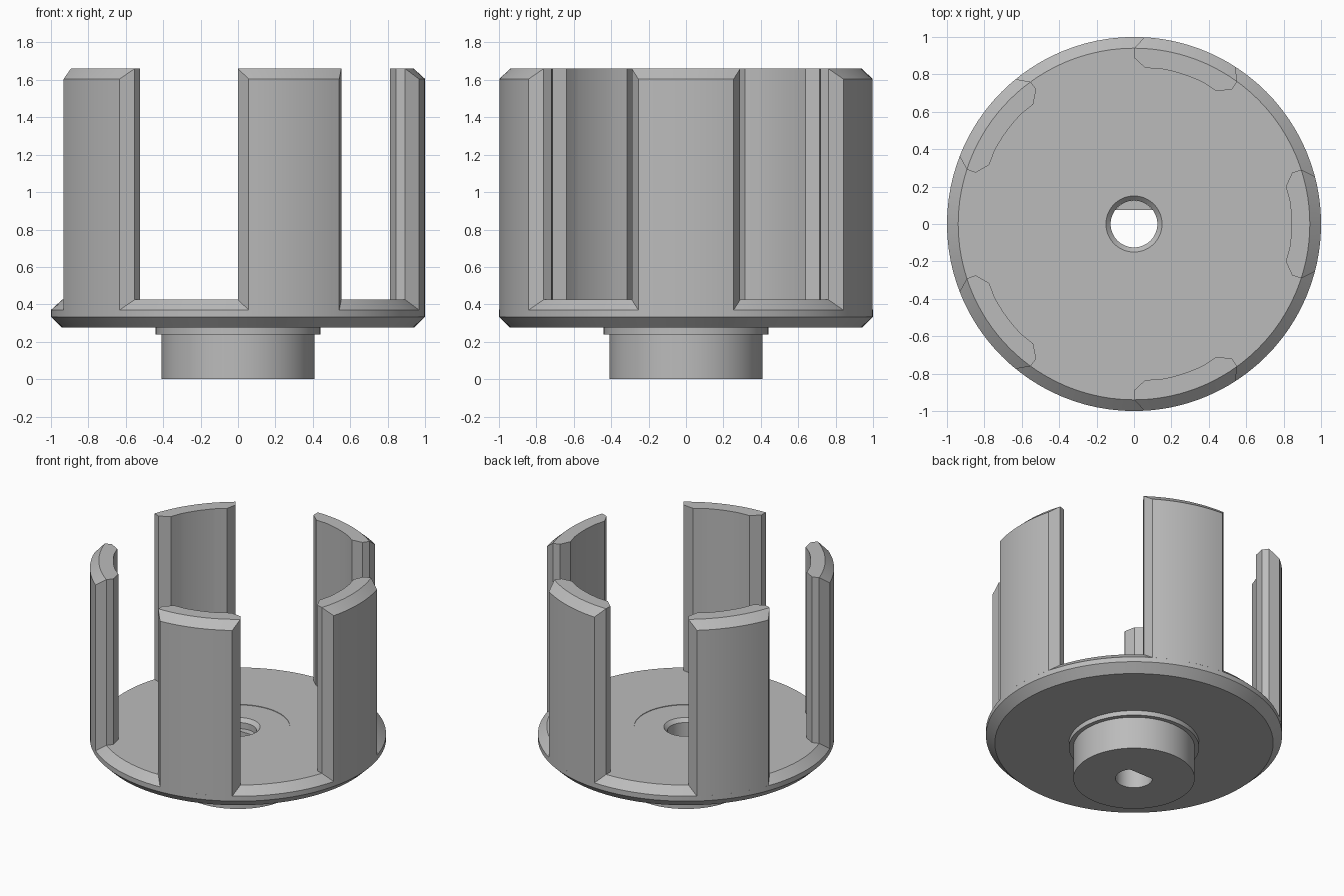
import bpy, bmesh, math
from math import sin, cos, pi, radians

cube = bpy.data.objects.get("Cube")
if cube:
    bpy.data.objects.remove(cube, do_unlink=True)

grey = bpy.data.materials.new("plain grey")
grey.use_nodes = True
colour = (0.5, 0.5, 0.5, 1)
grey.diffuse_color = colour
grey.node_tree.nodes["Principled BSDF"].inputs["Base Color"].default_value = colour


def finish(name, bm):
    """Turn a bmesh into a shaded object."""
    bmesh.ops.remove_doubles(bm, verts=bm.verts, dist=0.0005)
    bmesh.ops.recalc_face_normals(bm, faces=bm.faces)
    mesh = bpy.data.meshes.new(name)
    bm.to_mesh(mesh)
    bm.free()
    mesh.materials.append(grey)
    obj = bpy.data.objects.new(name, mesh)
    bpy.context.collection.objects.link(obj)
    bpy.ops.object.select_all(action='DESELECT')
    obj.select_set(True)
    bpy.context.view_layer.objects.active = obj
    bpy.ops.object.shade_smooth_by_angle(angle=radians(15))
    return obj


def loft(bm, rings, caps=True):
    """Skin closed rings of points, one above another."""
    rows = [[bm.verts.new(p) for p in ring] for ring in rings]
    n = len(rows[0])
    for a, b in zip(rows, rows[1:]):
        for i in range(n):
            j = (i + 1) % n
            bm.faces.new((a[i], a[j], b[j], b[i]))
    if caps:
        bm.faces.new(rows[0][::-1])
        bm.faces.new(rows[-1])


def circle(r, z, n=96):
    return [(r * cos(2 * pi * i / n), r * sin(2 * pi * i / n), z) for i in range(n)]


# Base: hub, collar, chamfered disc and bore in one turned profile
BORE, FLOOR, RIM, CHAMFER = 0.125, 0.425, 0.37, 0.94
profile = [
    (BORE, 0), (0.41, 0), (0.41, 0.24), (0.44, 0.24), (0.44, 0.275),
    (CHAMFER, 0.275), (1, 0.333), (1, RIM), (CHAMFER, FLOOR),
    (0.35, FLOOR), (0.35, FLOOR - 0.004), (0.15, FLOOR - 0.004),
    (BORE, 0.395), (BORE, 0),
]
bm = bmesh.new()
loft(bm, [circle(r, z) for r, z in profile], caps=False)
finish("base_disc_and_hub", bm)

# Flat side of the D-shaped shaft hole
FLAT = 0.075
half = math.acos(FLAT / BORE)
segment = [(BORE * sin(half * k / 8), BORE * cos(half * k / 8)) for k in range(8, -9, -1)]
bm = bmesh.new()
loft(bm, [[(x, y, z) for x, y in segment] for z in (0, 0.35)])
finish("shaft_hole_flat", bm)


# Fingers: curved upright posts with bevelled corners
def finger_outline(outer_r, outer_angle, z, steps=12):
    side = [(0.894, 0.29), (0.846, 0.275), (0.812, 0.2), (0.833, 0.123)]
    arc = [outer_angle * (2 * k / steps - 1) for k in range(steps + 1)]
    points = [(outer_r * cos(a), outer_r * sin(a)) for a in arc] + side
    inner = math.atan2(0.123, 0.833)
    for k in range(1, steps):
        a = inner * (1 - 2 * k / steps)
        points.append((0.842 * cos(a), 0.842 * sin(a)))
    points += [(x, -y) for x, y in reversed(side)]
    return [(x, y, z) for x, y in points]


wide = math.atan2(0.29, 0.894)
narrow = math.atan2(0.255, 0.967)
for i in range(5):
    bm = bmesh.new()
    loft(bm, [finger_outline(1, narrow, RIM),
              finger_outline(1, narrow, 1.605),
              finger_outline(CHAMFER, wide, 1.66)])
    finger = finish(f"finger_{i + 1}", bm)
    finger.rotation_euler.z = 2 * pi * i / 5
